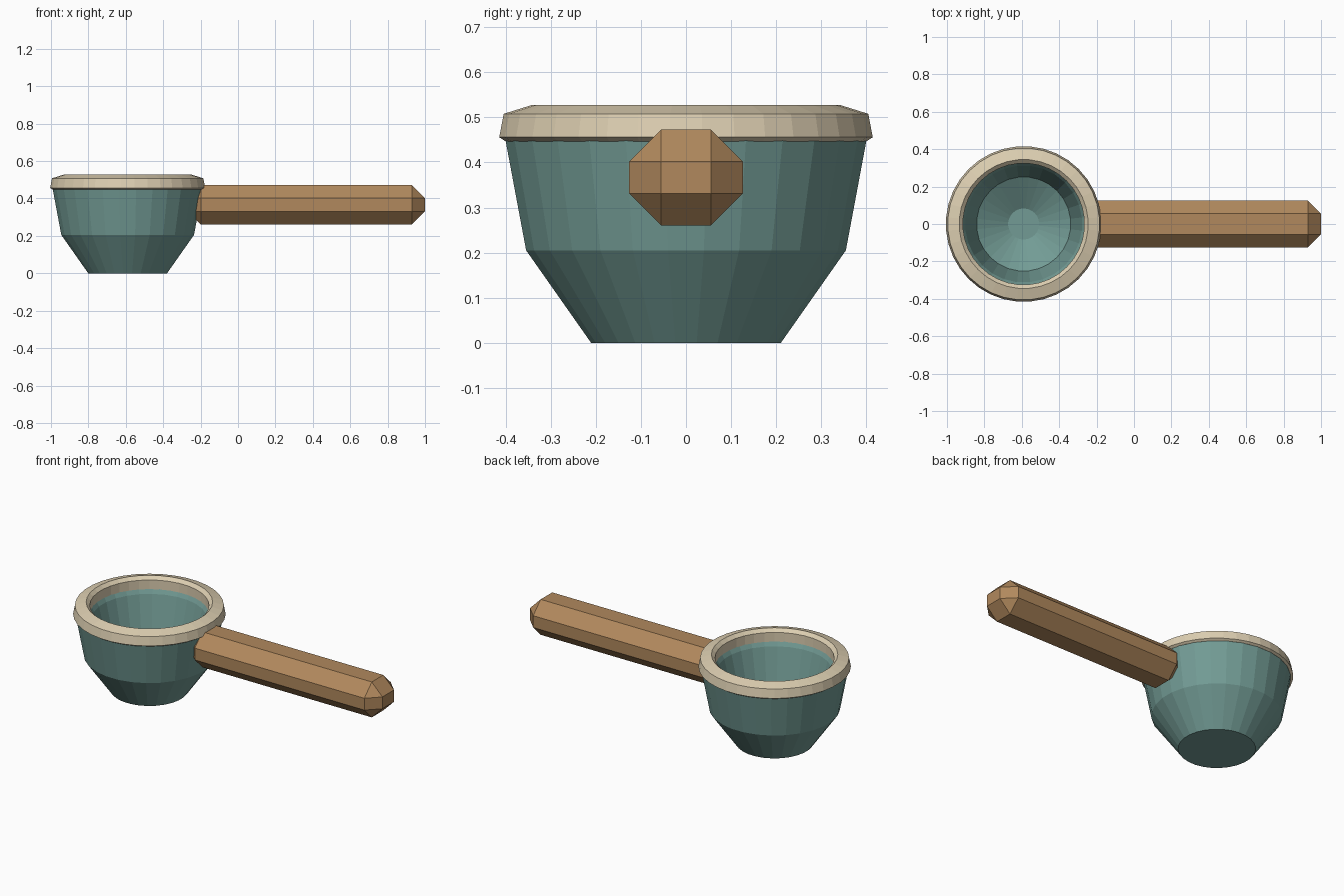
import bpy, bmesh, math

if "Cube" in bpy.data.objects:
    bpy.data.objects.remove(bpy.data.objects["Cube"])

CX = -0.59   # bowl axis


def material(name, rgb):
    m = bpy.data.materials.new(name)
    m.diffuse_color = (*rgb, 1)
    m.use_nodes = True
    m.node_tree.nodes["Principled BSDF"].inputs["Base Color"].default_value = m.diffuse_color
    return m


def finish(name, bm, mat):
    bmesh.ops.recalc_face_normals(bm, faces=bm.faces[:])
    me = bpy.data.meshes.new(name)
    bm.to_mesh(me)
    bm.free()
    me.materials.append(mat)
    ob = bpy.data.objects.new(name, me)
    bpy.context.collection.objects.link(ob)
    return ob


def lathe(name, profile, mat, segs, closed=False):
    """Spin (radius, z) points into flat-shaded rings; open profiles get end caps."""
    bm = bmesh.new()
    rings = []
    for r, z in profile:
        angles = [2 * math.pi * (i + 0.5) / segs for i in range(segs)]
        rings.append([bm.verts.new((r * math.cos(a), r * math.sin(a), z)) for a in angles])
    pairs = list(zip(rings, rings[1:]))
    if closed:
        pairs.append((rings[-1], rings[0]))
    else:
        bm.faces.new(rings[0])
        bm.faces.new(rings[-1])
    for a, b in pairs:
        for i in range(segs):
            j = (i + 1) % segs
            bm.faces.new((a[i], a[j], b[j], b[i]))
    ob = finish(name, bm, mat)
    ob.location.x = CX
    return ob


teal = material("teal_glaze", (0.17, 0.33, 0.30))
cream = material("cream_rim", (0.72, 0.62, 0.44))
wood = material("brown_wood", (0.44, 0.25, 0.11))

# Hollow cup with sloped inner floor
lathe("cup", [(0.212, 0), (0.357, 0.205), (0.405, 0.46), (0.33, 0.46),
              (0.313, 0.43), (0.252, 0.19), (0.083, 0.09)], teal, 28)

# Bevelled ring on the lip
lathe("rim", [(0.402, 0.447), (0.416, 0.456), (0.406, 0.508), (0.345, 0.527),
              (0.325, 0.508), (0.325, 0.453)], cream, 36, closed=True)

# Chamfered handle, its inner end sunk in the cup wall
x0, x1, z0, z1, hw = -0.27, 1.0, 0.26, 0.473, 0.126
bm = bmesh.new()
bmesh.ops.create_cube(bm, size=1)
for v in bm.verts:
    v.co.x = (x0 + x1) / 2 + v.co.x * (x1 - x0)
    v.co.y *= 2 * hw
    v.co.z = (z0 + z1) / 2 + v.co.z * (z1 - z0)
bmesh.ops.bevel(bm, geom=bm.edges[:], offset=0.071, offset_type='OFFSET',
                segments=1, affect='EDGES', clamp_overlap=True)
finish("handle", bm, wood)
